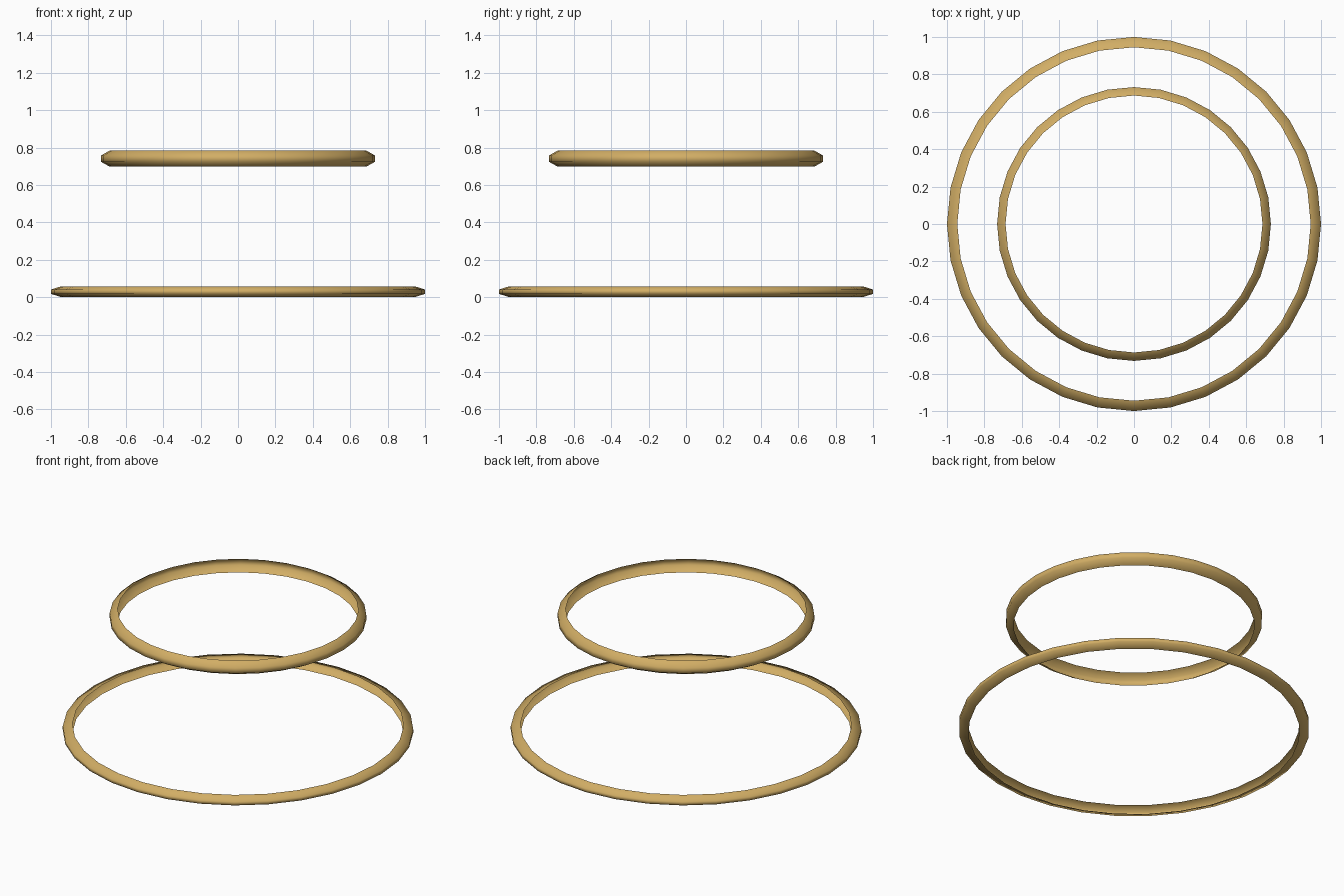
import bpy, bmesh, math

if "Cube" in bpy.data.objects:
    bpy.data.objects.remove(bpy.data.objects["Cube"])

brass = bpy.data.materials.new("brass")
brass.diffuse_color = (0.64, 0.42, 0.13, 1)
brass.use_nodes = True
brass.node_tree.nodes["Principled BSDF"].inputs["Base Color"].default_value = brass.diffuse_color
SEGMENTS = 32


def half_round_hoop(name, r_in, r_out, z_low, z_high):
    """Open half-tube band, bulging outward, swept round the z axis."""
    h = z_high - z_low
    profile = [(r_in, z_low), (r_out, z_low + h * 0.3),
               (r_out, z_high - h * 0.3), (r_in, z_high)]
    bm = bmesh.new()
    rings = []
    for i in range(SEGMENTS):
        a = 2 * math.pi * i / SEGMENTS
        rings.append([bm.verts.new((r * math.cos(a), r * math.sin(a), z))
                      for r, z in profile])
    for i in range(SEGMENTS):
        a, b = rings[i], rings[(i + 1) % SEGMENTS]
        for j in range(len(profile) - 1):
            bm.faces.new((a[j], b[j], b[j + 1], a[j + 1])).smooth = True
    mesh = bpy.data.meshes.new(name)
    bm.to_mesh(mesh)
    bm.free()
    mesh.materials.append(brass)
    obj = bpy.data.objects.new(name, mesh)
    bpy.context.collection.objects.link(obj)
    return obj


# wide thin hoop on the ground, smaller taller hoop floating above
half_round_hoop("lower_hoop", 0.945, 1.0, 0.0, 0.058)
half_round_hoop("upper_hoop", 0.687, 0.732, 0.698, 0.783)
